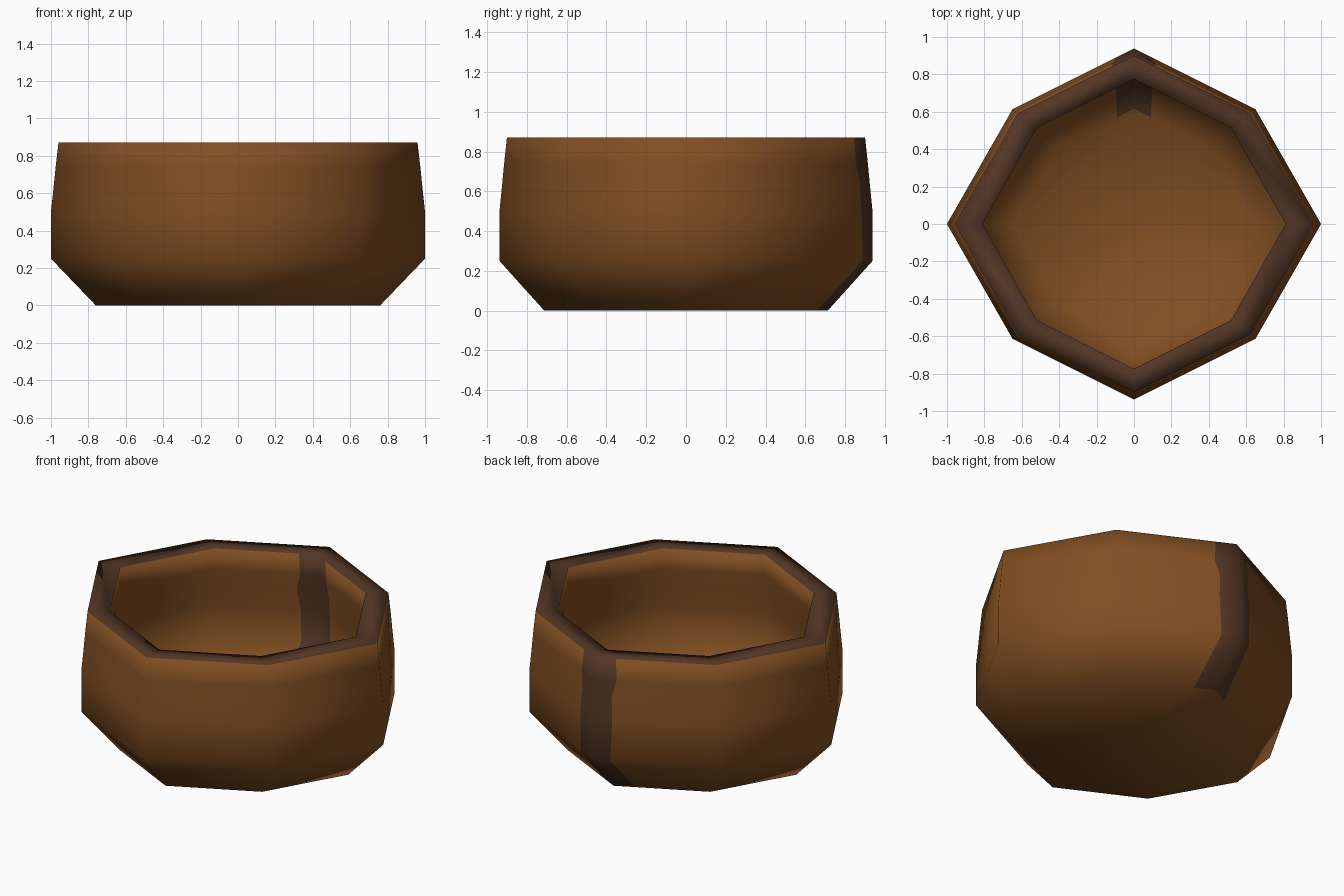
import bpy, bmesh

if "Cube" in bpy.data.objects:
    bpy.data.objects.remove(bpy.data.objects["Cube"])


def material(name, rgb):
    m = bpy.data.materials.new(name)
    m.diffuse_color = (*rgb, 1.0)
    m.use_nodes = True
    m.node_tree.nodes["Principled BSDF"].inputs["Base Color"].default_value = m.diffuse_color
    return m


# Eight-sided plans as (side corner x, diagonal corner x, diagonal corner y, back corner y)
OUTER = (1.0, 0.65, 0.613, 0.938)
INNER = (1.0, 0.642, 0.634, 0.955)

# Wall profile: radius, height, half width of the dark strap at the back corner
OUTSIDE = [(0.76, 0.00, 0.11), (1.00, 0.25, 0.10), (1.00, 0.50, 0.11),
           (0.985, 0.64, 0.10), (0.975, 0.74, 0.12), (0.96, 0.87, 0.11)]
INSIDE = [(0.81, 0.87, 0.09), (0.82, 0.74, 0.09), (0.83, 0.64, 0.11),
          (0.85, 0.50, 0.10), (0.855, 0.31, 0.10), (0.645, 0.10, 0.09)]


def ring(bm, plan, r, z, w):
    sx, dx, dy, by = plan
    yw = r * by - w * (by - dy) / dx
    # back corner with a strap edge on either side, then the other corners
    pts = [(w, yw), (0, r * by), (-w, yw)]
    pts += [(x * r, y * r) for x, y in [(-dx, dy), (-sx, 0), (-dx, -dy), (0, -by),
                                        (dx, -dy), (sx, 0), (dx, dy)]]
    return [bm.verts.new((x, y, z)) for x, y in pts]


bm = bmesh.new()
rings = [ring(bm, OUTER, *p) for p in OUTSIDE] + [ring(bm, INNER, *p) for p in INSIDE]
rim = len(OUTSIDE) - 1
n = len(rings[0])

# Walls: rim and back strap are dark, the rest is light
for i, (a, b) in enumerate(zip(rings, rings[1:])):
    for k in range(n):
        j = (k + 1) % n
        f = bm.faces.new((a[k], a[j], b[j], b[k]))
        f.material_index = 1 if i == rim or k < 2 else 0

# Underside and inner floor
bm.faces.new(rings[0][::-1])
bm.faces.new(rings[-1])
bmesh.ops.recalc_face_normals(bm, faces=bm.faces)
for f in bm.faces:
    f.smooth = True

mesh = bpy.data.meshes.new("bowl")
bm.to_mesh(mesh)
bm.free()
mesh.materials.append(material("warm brown", (0.22, 0.077, 0.016)))
mesh.materials.append(material("dark brown", (0.084, 0.036, 0.018)))

bowl = bpy.data.objects.new("bowl", mesh)
bpy.context.collection.objects.link(bowl)
